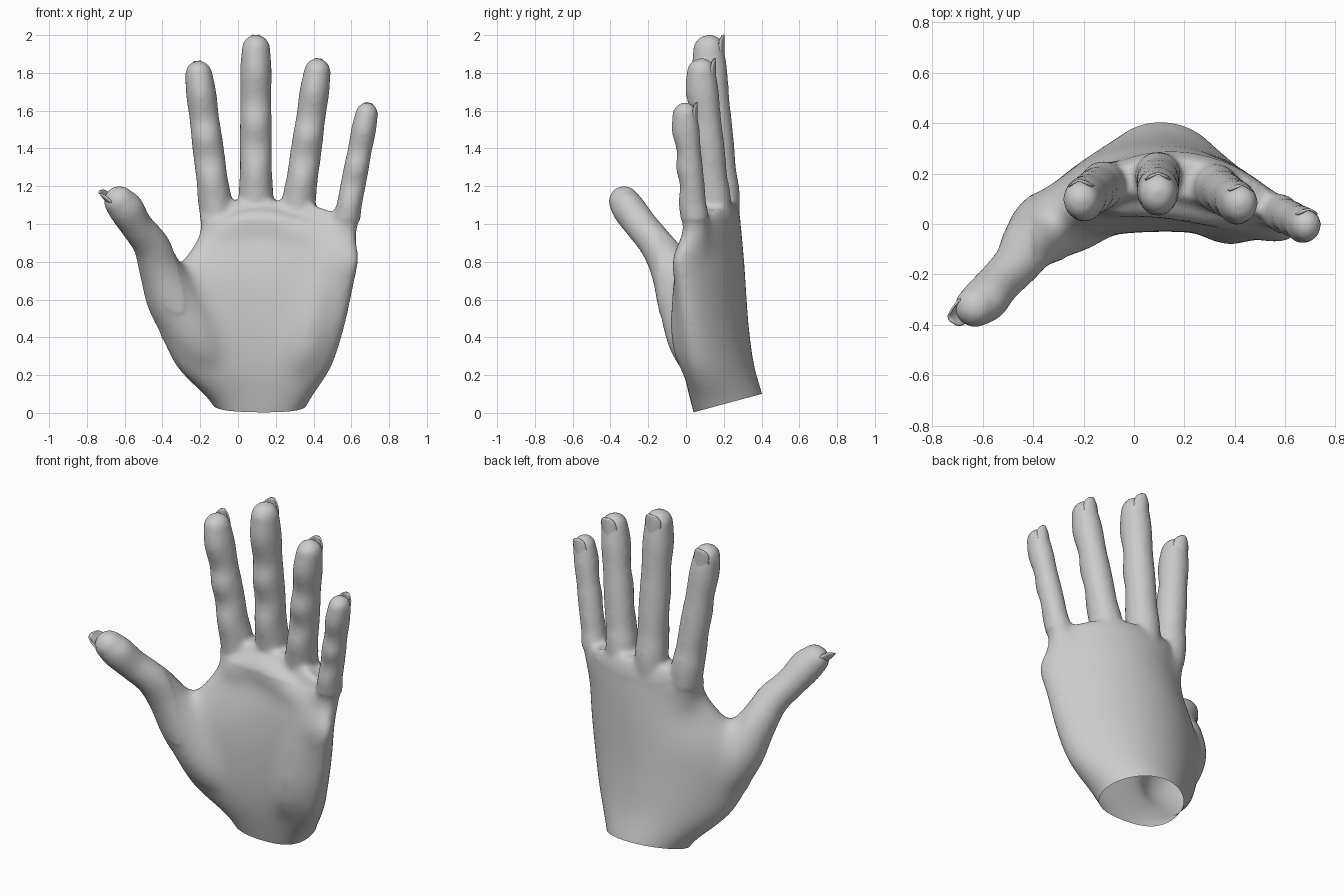
import bpy, bmesh, math
from mathutils import Vector

cube = bpy.data.objects.get("Cube")
if cube:
    bpy.data.objects.remove(cube, do_unlink=True)

skin = bpy.data.materials.new("light_grey")
skin.use_nodes = True
skin.diffuse_color = (0.6, 0.6, 0.6, 1)
skin.node_tree.nodes["Principled BSDF"].inputs["Base Color"].default_value = (0.6, 0.6, 0.6, 1)


def make_object(name, bm):
    bmesh.ops.recalc_face_normals(bm, faces=bm.faces)
    mesh = bpy.data.meshes.new(name)
    bm.to_mesh(mesh)
    bm.free()
    mesh.materials.append(skin)
    obj = bpy.data.objects.new(name, mesh)
    bpy.context.collection.objects.link(obj)
    return obj


def spline(rows, steps=5):
    """Catmull-Rom interpolation of rows of numbers."""
    pts = [Vector(r) for r in rows]
    pts = [pts[0]] + pts + [pts[-1]]
    out = []
    for a, b, c, d in zip(pts, pts[1:], pts[2:], pts[3:]):
        for i in range(steps):
            t = i / steps
            out.append(0.5 * (2 * b + (c - a) * t + (2 * a - 5 * b + 4 * c - d) * t * t
                              + (3 * b - a - 3 * c + d) * t ** 3))
    return out + [pts[-1]]


def loft(bm, rings):
    loops = [[bm.verts.new(p) for p in ring] for ring in rings]
    n = len(loops[0])
    for lo, hi in zip(loops, loops[1:]):
        for i in range(n):
            bm.faces.new((lo[i], lo[(i + 1) % n], hi[(i + 1) % n], hi[i]))
    bm.faces.new(loops[0][::-1])
    bm.faces.new(loops[-1])


def frame(axis, hint):
    axis = axis.normalized()
    back = (hint - axis * hint.dot(axis)).normalized()
    return axis, back, axis.cross(back)


def tube(bm, rows, hint, sides=24):
    """Round-ended limb; each row is x, y, z, radius, depth of the front half."""
    path = spline(rows)
    rings = []
    for i, p in enumerate(path):
        step = Vector(path[min(i + 1, len(path) - 1)][:3]) - Vector(path[max(i - 1, 0)][:3])
        axis, back, side = frame(step, hint)
        # the last row grows a dome
        tilts = [k * math.pi / 16 for k in range(8)] if i == len(path) - 1 else [0]
        for tilt in tilts:
            centre = Vector(p[:3]) + axis * p[3] * math.sin(tilt)
            ring = []
            for k in range(sides):
                a = 2 * math.pi * k / sides
                depth = p[3] if math.sin(a) > 0 else p[4]
                ring.append(centre + math.cos(tilt) * (side * p[3] * math.cos(a)
                                                       + back * depth * math.sin(a)))
            rings.append(ring)
    loft(bm, rings)


def palm(bm, rows, sides=48, ridge=0.1):
    """Arched slab; each row is z, left x, right x, back y, front y, arch."""
    rings = []
    for z, x0, x1, yb, yf, arch in spline(rows):
        ring = []
        half = (x1 - x0) / 2
        for k in range(sides):
            a = 2 * math.pi * k / sides
            s = math.sin(a)
            x = (x0 + x1) / 2 + half * math.cos(a)
            bulge = s ** 1.05 if s > 0 else -(-s) ** 0.85
            y = (yb + yf) / 2 - arch * ((x - ridge) / half) ** 2 + (yb - yf) / 2 * bulge
            drop = 0.35 * max(0, x - 0.35) * max(0, min(1, (z - 0.7) * 3))
            ring.append((x, y, z - drop))
        rings.append(ring)
    loft(bm, rings)


def nail(name, tip, axis, hint, half, length):
    """Thin curved plate ending at tip, laid along axis."""
    axis, back, side = frame(Vector(axis), Vector(hint))
    bm = bmesh.new()
    grid = []
    for j in range(11):
        v = j / 10
        w = half * (1 - abs(2 * v - 1) ** 4 * 0.7)
        grid.append([bm.verts.new(Vector(tip) + axis * length * (v - 1) + side * w * u
                                  - back * (0.5 * w * u * u + 0.012 * (1 - v)))
                     for u in (i / 4 - 1 for i in range(9))])
    for lo, hi in zip(grid, grid[1:]):
        for i in range(8):
            bm.faces.new((lo[i], lo[i + 1], hi[i + 1], hi[i]))
    obj = make_object(name, bm)
    solid = obj.modifiers.new("thickness", "SOLIDIFY")
    solid.thickness = 0.008
    solid.offset = 0
    for poly in obj.data.polygons:
        poly.use_smooth = True


BACK = Vector((0, 1, 0))
bm = bmesh.new()

# palm from wrist to finger roots
palm(bm, [
    (-0.08, -0.08, 0.31, 0.44, 0.06, 0.04),
    (0.06, -0.15, 0.38, 0.42, 0.025, 0.06),
    (0.24, -0.33, 0.5, 0.365, -0.015, 0.11),
    (0.45, -0.42, 0.57, 0.335, -0.03, 0.14),
    (0.65, -0.42, 0.615, 0.32, -0.025, 0.15),
    (0.82, -0.29, 0.645, 0.31, 0.0, 0.14),
    (0.95, -0.21, 0.645, 0.3, 0.035, 0.11),
    (1.06, -0.2, 0.625, 0.285, 0.075, 0.09),
    (1.12, -0.16, 0.6, 0.26, 0.11, 0.08),
])

# fleshy pads: heel on the little finger side, ridge below the fingers
tube(bm, [(0.25, 0.12, 0.15, 0.09, 0.09), (0.35, 0.065, 0.35, 0.14, 0.14),
          (0.41, 0.05, 0.6, 0.14, 0.13), (0.46, 0.05, 0.82, 0.11, 0.1)], BACK)
tube(bm, [(-0.12, 0.1, 0.95, 0.08, 0.08), (0.1, 0.11, 1.0, 0.09, 0.09),
          (0.34, 0.07, 0.95, 0.09, 0.09), (0.54, 0.035, 0.87, 0.07, 0.07)], Vector((0, 0, 1)))

# fingers: root centre, tip centre, half width at root and tip
FINGERS = {
    "index": ((-0.12, 0.16, 1.1), (-0.208, 0.1, 1.793), 0.088, 0.077),
    "middle": ((0.095, 0.195, 1.12), (0.095, 0.125, 1.928), 0.09, 0.08),
    "ring": ((0.32, 0.15, 1.1), (0.42, 0.085, 1.808), 0.088, 0.075),
    "little": ((0.57, 0.05, 1.0), (0.682, -0.002, 1.585), 0.07, 0.064),
}
# fraction along the finger, scale of width and front depth (joints pinch in)
SHAPE = [(0, 1.02, 1.08), (0.2, 0.97, 1.18), (0.36, 1, 0.95), (0.52, 1, 1.18),
         (0.66, 0.98, 0.98), (0.85, 1.03, 1.28), (1, 0.95, 1.1)]
for name, (root, tip, w0, w1) in FINGERS.items():
    root, tip = Vector(root), Vector(tip)
    knuckle = Vector((0.1 + (root.x - 0.1) * 0.85, root.y, root.z - 0.32))
    rows = [(*knuckle, w0 * 0.8, w0 * 0.8)]
    for t, w, d in SHAPE:
        r = w0 + (w1 - w0) * t
        rows.append((*root.lerp(tip, t), r * w, r * d))
    tube(bm, rows, BACK)
    axis = (tip - root).normalized()
    nail(name + "_fingernail", tip + axis * w1 * 0.92 + BACK * w1 * 1.02,
         axis, BACK, w1 * 0.64, w1 * 1.9)

# thumb with its fleshy base
THUMB_BACK = Vector((-1, -0.2, 0))
tube(bm, [(-0.01, 0.15, 0.18, 0.08, 0.08), (-0.19, 0.05, 0.36, 0.14, 0.14),
          (-0.33, -0.005, 0.58, 0.145, 0.145), (-0.41, -0.075, 0.76, 0.115, 0.115),
          (-0.465, -0.155, 0.89, 0.092, 0.1), (-0.535, -0.235, 0.99, 0.088, 0.085),
          (-0.595, -0.3, 1.075, 0.09, 0.1), (-0.63, -0.328, 1.12, 0.082, 0.085)], THUMB_BACK)
nail("thumbnail", (-0.735, -0.37, 1.165), (-0.5, -0.45, 0.7), THUMB_BACK, 0.055, 0.15)

# fuse everything into one soft skin
hand = make_object("hand", bm)
remesh = hand.modifiers.new("fuse", "REMESH")
remesh.mode = "VOXEL"
remesh.voxel_size = 0.014
soften = hand.modifiers.new("soften", "SMOOTH")
soften.factor = 0.5
soften.iterations = 12
fused = bpy.data.meshes.new_from_object(hand.evaluated_get(bpy.context.evaluated_depsgraph_get()))
hand.modifiers.clear()
hand.data = fused

# blend the pads into the palm, then make the open slanted cut at the wrist
bm = bmesh.new()
bm.from_mesh(fused)
palm_verts = [v for v in bm.verts if v.co.z < 1.02 and v.co.x > -0.4 and v.co.y > -0.14]
for _ in range(45):
    bmesh.ops.smooth_vert(bm, verts=palm_verts, factor=0.5,
                          use_axis_x=True, use_axis_y=True, use_axis_z=True)
bmesh.ops.bisect_plane(bm, geom=bm.verts[:] + bm.edges[:] + bm.faces[:],
                       plane_co=(0, 0.04, 0.003), plane_no=(0, 0.27, -1), clear_outer=True)
bm.to_mesh(fused)
bm.free()
fused.materials.clear()
fused.materials.append(skin)
for poly in fused.polygons:
    poly.use_smooth = True
    poly.material_index = 0
